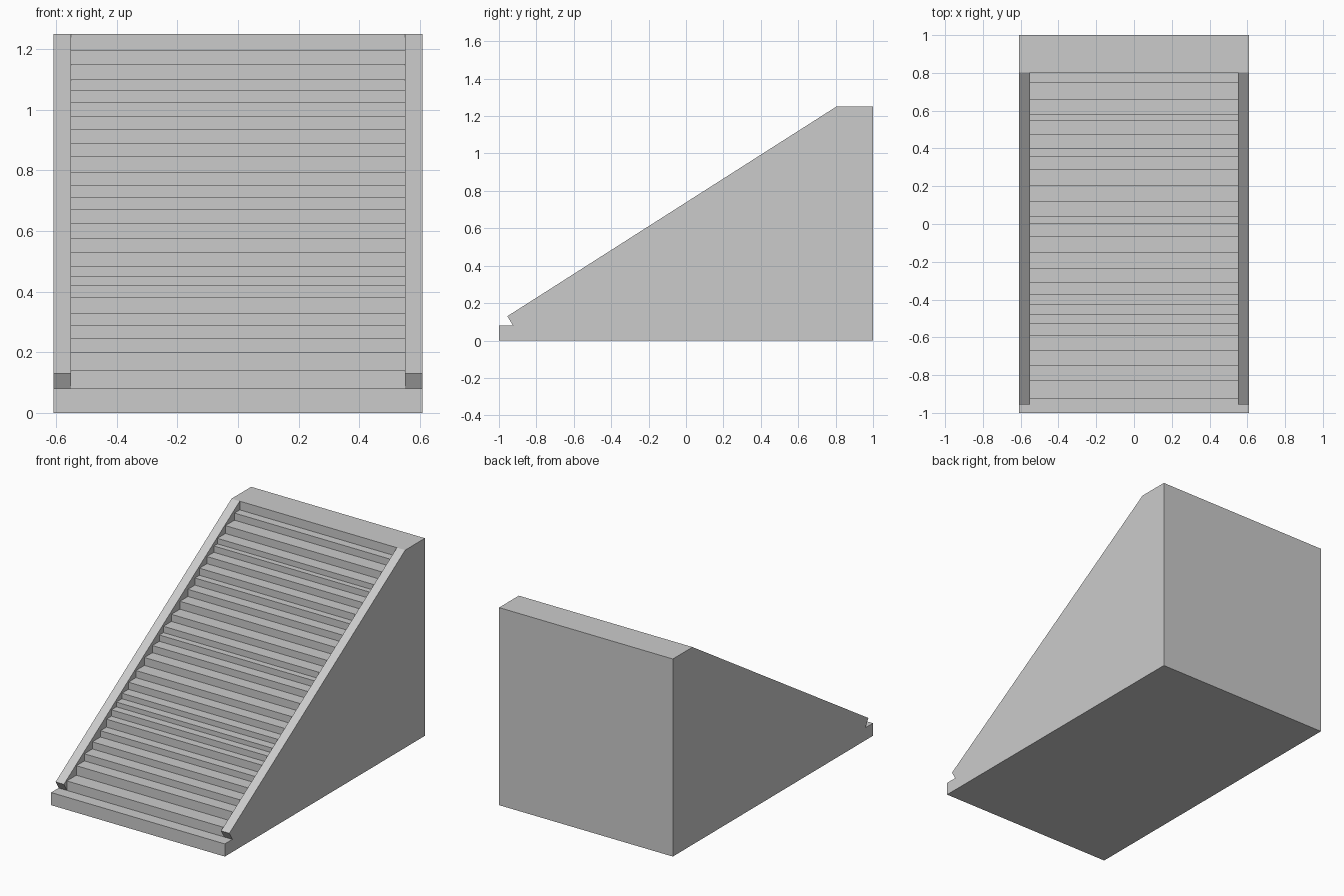
import bpy, bmesh

if "Cube" in bpy.data.objects:
    bpy.data.objects.remove(bpy.data.objects["Cube"])

OUT, INN = 0.608, 0.55          # half widths: outer wall, inside of the rails
FOOT, TOP = (-0.925, 0.08), (0.803, 1.25)

# riser positions (y) and the tread height (z) reached by each riser
risers = [-.925, -.83, -.75, -.67, -.59, -.53, -.48, -.43, -.375, -.31, -.235,
          -.15, -.07, 0, .04, .12, .205, .285, .355, .40, .475, .545, .58, .66,
          .75, .803]
treads = [.14, .20, .245, .29, .33, .38, .42, .45, .485, .53, .575, .625, .67,
          .71, .75, .795, .845, .89, .935, .98, 1.025, 1.065, 1.10, 1.15,
          1.195, 1.25]

# profile chains in the y-z plane
stairs, z = [], FOOT[1]
for y, z_next in zip(risers, treads):
    stairs += [(y, z), (y, z_next)]
    z = z_next
rail = [FOOT, (-0.955, 0.13), TOP]
shell = [TOP, (1, 1.25), (1, 0), (-1, 0), (-1, 0.08), FOOT]

bm = bmesh.new()


def face(points):
    bm.faces.new([bm.verts.new(p) for p in points])


def sweep(chain, x0, x1):
    for (ya, za), (yb, zb) in zip(chain, chain[1:]):
        face([(x0, ya, za), (x1, ya, za), (x1, yb, zb), (x0, yb, zb)])


# steps, and the base and back across the full width
sweep(stairs, -INN, INN)
sweep(shell, -INN, INN)
for s in (-1, 1):
    # rail surface, outer wall and stepped inner wall on each side
    sweep(rail, s * INN, s * OUT)
    sweep(shell, s * INN, s * OUT)
    face([(s * OUT, y, z) for y, z in rail + shell[1:-1]])
    face([(s * INN, y, z) for y, z in rail + stairs[-2:0:-1]])

# weld into one closed solid and merge flat neighbours
bmesh.ops.remove_doubles(bm, verts=bm.verts[:], dist=1e-5)
bmesh.ops.dissolve_limit(bm, angle_limit=0.01, verts=bm.verts[:], edges=bm.edges[:])
bmesh.ops.recalc_face_normals(bm, faces=bm.faces[:])

mesh = bpy.data.meshes.new("stair_block")
bm.to_mesh(mesh)
bm.free()
bpy.context.collection.objects.link(bpy.data.objects.new("stair_block", mesh))
